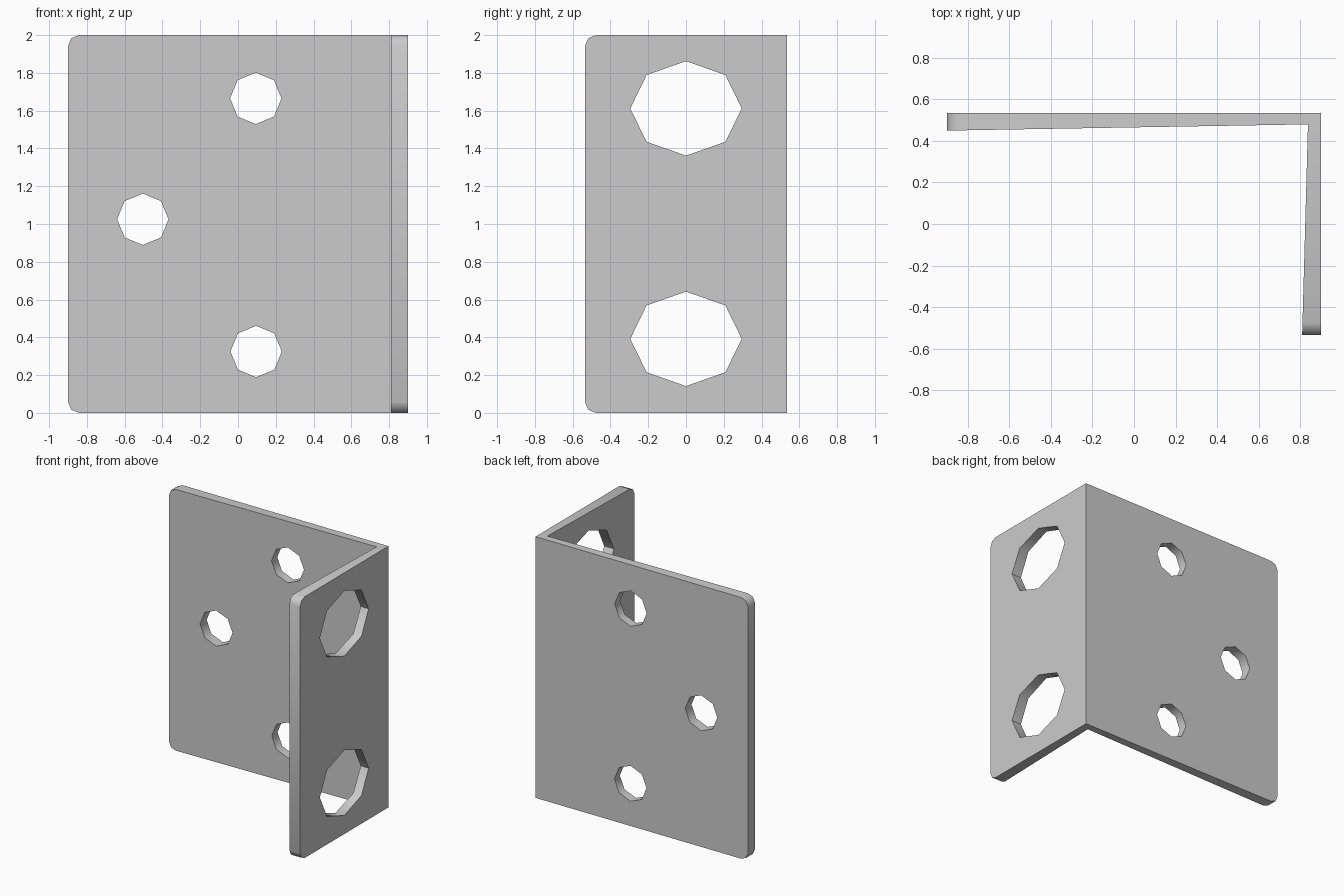
import bpy, bmesh, math
from mathutils import Matrix

if "Cube" in bpy.data.objects:
    bpy.data.objects.remove(bpy.data.objects["Cube"])

HEIGHT = 2.0


def finish(bm, name):
    bmesh.ops.recalc_face_normals(bm, faces=bm.faces[:])
    mesh = bpy.data.meshes.new(name)
    bm.to_mesh(mesh)
    bm.free()
    obj = bpy.data.objects.new(name, mesh)
    bpy.context.collection.objects.link(obj)
    return obj


# Angle plate: L profile with slightly tapering inner faces, extruded upwards
profile = [(-0.9, 0.535), (-0.9, 0.45), (0.838, 0.48),
           (0.81, -0.535), (0.9, -0.535), (0.9, 0.535)]
bm = bmesh.new()
face = bm.faces.new([bm.verts.new((x, y, 0)) for x, y in profile])
top = bmesh.ops.extrude_face_region(bm, geom=[face])["geom"]
for v in top:
    if isinstance(v, bmesh.types.BMVert):
        v.co.z = HEIGHT

# Rounded corners on both free ends
corners = [e for e in bm.edges
           if all(v.co.x < -0.89 for v in e.verts) or all(v.co.y < -0.53 for v in e.verts)]
corners = [e for e in corners if abs(e.verts[0].co.z - e.verts[1].co.z) < 0.01]
bmesh.ops.bevel(bm, geom=corners, offset=0.058, offset_type='OFFSET',
                segments=2, profile=0.5, affect='EDGES')
bracket = finish(bm, "angle_bracket")


# Eight-sided holes
def hole(name, location, radius_h, radius_v, axis):
    bm = bmesh.new()
    bmesh.ops.create_cone(bm, cap_ends=True, segments=8, radius1=1, radius2=1, depth=0.3)
    turn = Matrix.Rotation(math.pi / 2, 4, 'X')
    if axis == 'X':
        turn = Matrix.Rotation(math.pi / 2, 4, 'Z') @ turn
    size = Matrix.Diagonal((radius_h, radius_v, 1, 1))
    bm.transform(Matrix.Translation(location) @ turn @ size)
    cutter = finish(bm, name)
    cutter.hide_render = True
    return cutter


cutters = [hole("screw_hole", (x, 0.5, z), 0.136, 0.136, 'Y')
           for x, z in [(0.094, 1.665), (-0.504, 1.025), (0.096, 0.325)]]
cutters += [hole("large_hole", (0.86, 0, z), 0.295, 0.25, 'X') for z in (0.392, 1.612)]

bpy.context.view_layer.objects.active = bracket
bracket.select_set(True)
for cutter in cutters:
    mod = bracket.modifiers.new("hole", 'BOOLEAN')
    mod.object = cutter
    mod.operation = 'DIFFERENCE'
    mod.solver = 'EXACT'
    bpy.ops.object.modifier_apply(modifier=mod.name)
    bpy.data.objects.remove(cutter)

bpy.ops.object.shade_smooth_by_angle(angle=math.radians(50))
